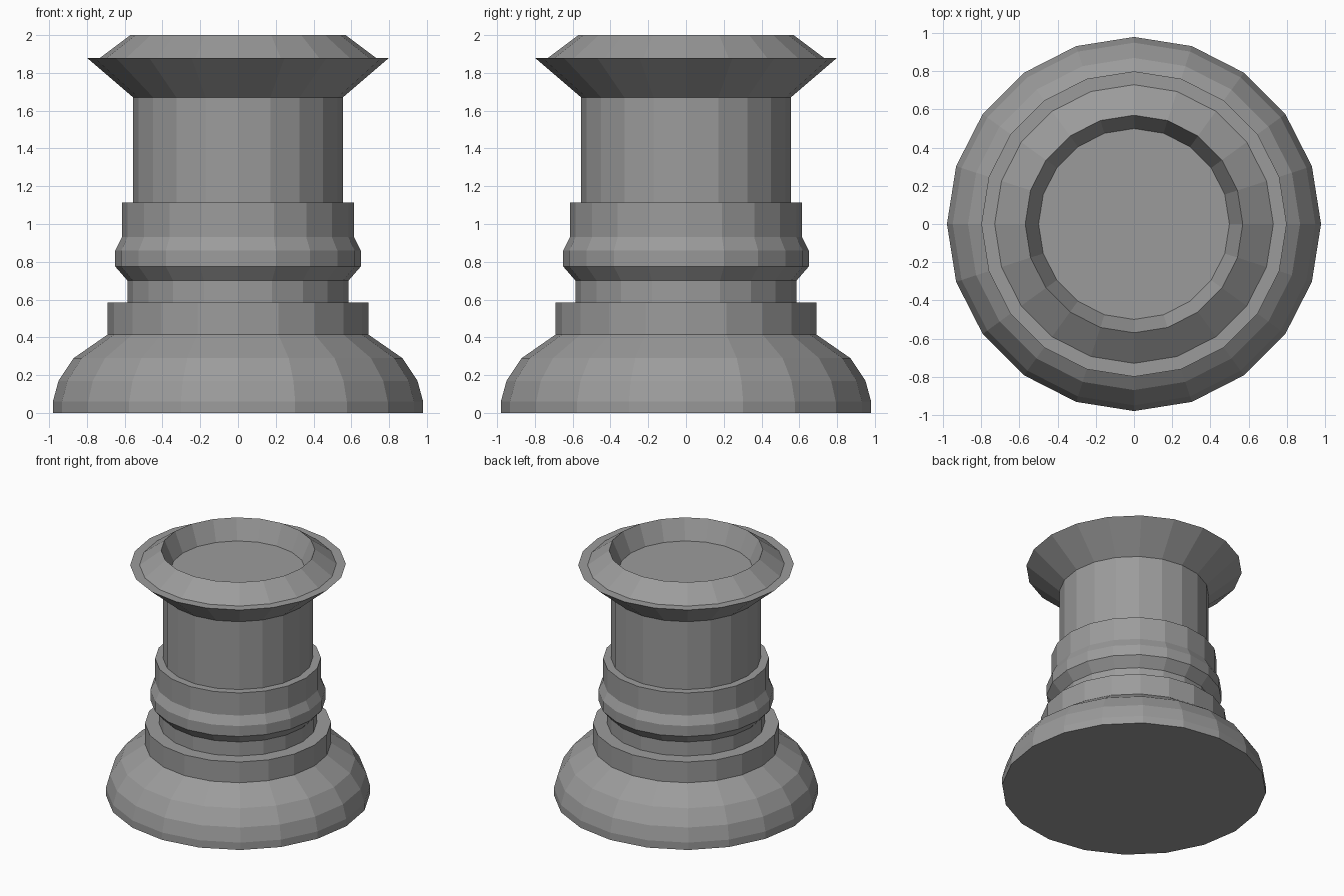
import bpy, bmesh
from math import cos, sin, tau

SIDES = 20

cube = bpy.data.objects.get("Cube")
if cube:
    bpy.data.objects.remove(cube, do_unlink=True)

# Plain grey stone
stone = bpy.data.materials.new("grey stone")
stone.use_nodes = True
grey = (0.33, 0.33, 0.33, 1)
stone.diffuse_color = grey
stone.node_tree.nodes["Principled BSDF"].inputs["Base Color"].default_value = grey

# Turned outline (radius, height), from the foot up and down into the recess
PROFILE = [
    (0.98, 0), (0.98, 0.06), (0.95, 0.17), (0.87, 0.29), (0.69, 0.415),  # domed foot
    (0.69, 0.585), (0.585, 0.585), (0.585, 0.70),                        # step and neck
    (0.65, 0.775), (0.65, 0.86), (0.615, 0.93), (0.615, 1.115),          # ring
    (0.555, 1.115), (0.555, 1.67),                                       # column
    (0.80, 1.88), (0.73, 1.88), (0.57, 2.0), (0.50, 1.84),               # flared rim, recess
]


def lathe(name, profile, material):
    bm = bmesh.new()
    rings = [[bm.verts.new((r * cos(tau * i / SIDES), r * sin(tau * i / SIDES), z))
              for i in range(SIDES)] for r, z in profile]
    for low, high in zip(rings, rings[1:]):
        for i in range(SIDES):
            j = (i + 1) % SIDES
            bm.faces.new((low[i], low[j], high[j], high[i]))
    bm.faces.new(rings[0][::-1])   # underside
    bm.faces.new(rings[-1])        # recess floor
    mesh = bpy.data.meshes.new(name)
    bm.to_mesh(mesh)
    bm.free()
    mesh.materials.append(material)
    obj = bpy.data.objects.new(name, mesh)
    bpy.context.collection.objects.link(obj)
    return obj


lathe("turned_pedestal", PROFILE, stone)
